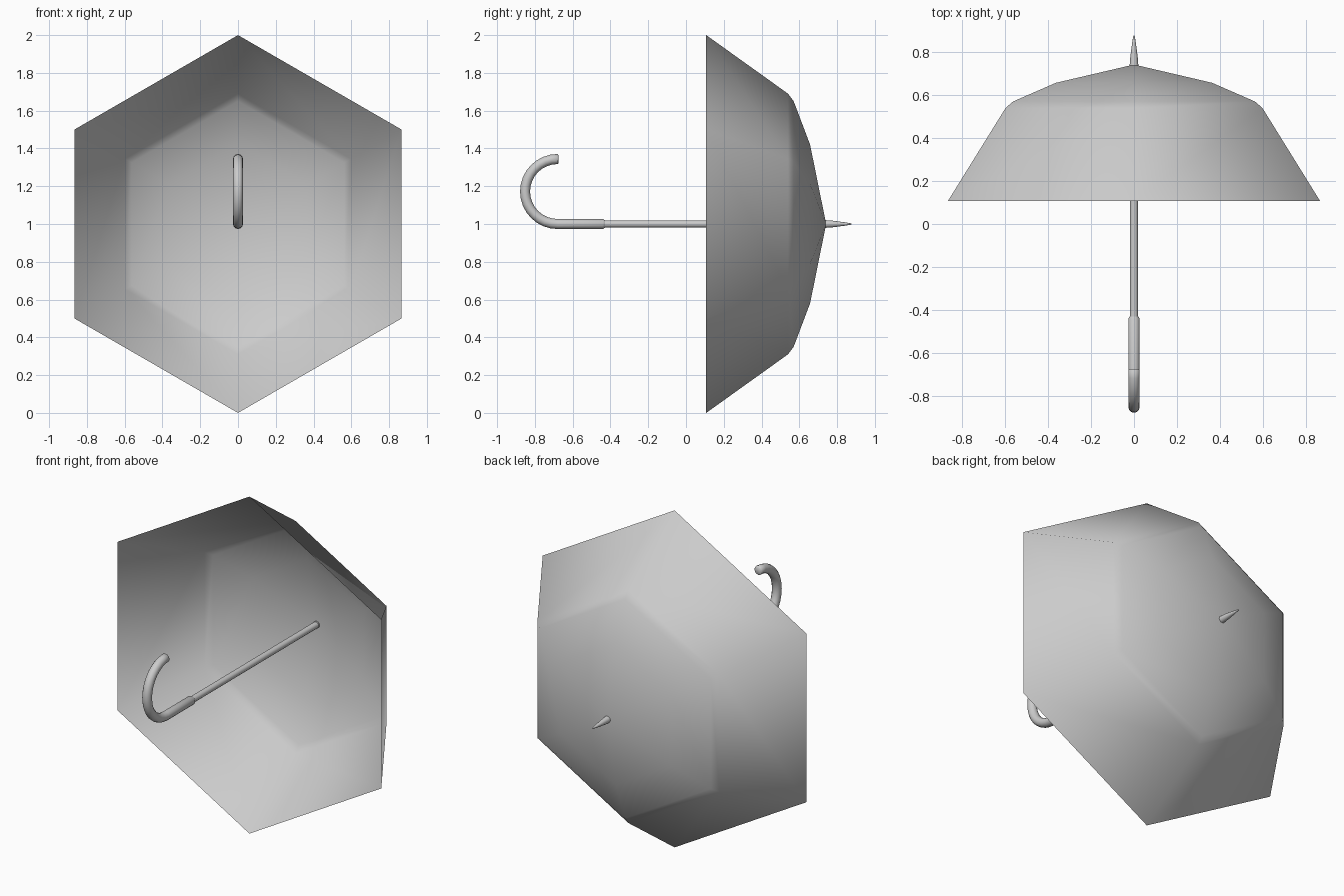
import bpy, bmesh, math
from mathutils import Vector

if "Cube" in bpy.data.objects:
    bpy.data.objects.remove(bpy.data.objects["Cube"])

grey = bpy.data.materials.new("grey")
grey.diffuse_color = (0.6, 0.6, 0.6, 1)
grey.use_nodes = True
grey.node_tree.nodes["Principled BSDF"].inputs["Base Color"].default_value = grey.diffuse_color
X = Vector((1, 0, 0))


def sweep(name, path, sides, caps=True, angle=None):
    """Skin rings along a path of (y, z, radius) in the x = 0 plane; radius 0 makes a point."""
    bm = bmesh.new()
    rings = []
    for i, (y, z, r) in enumerate(path):
        a, b = path[max(i - 1, 0)], path[min(i + 1, len(path) - 1)]
        tangent = Vector((0, b[0] - a[0], b[1] - a[1])).normalized()
        side = X.cross(tangent)
        centre = Vector((0, y, z))
        if r == 0:
            rings.append([bm.verts.new(centre)])
            continue
        steps = [2 * math.pi * k / sides for k in range(sides)]
        rings.append([bm.verts.new(centre + r * (math.cos(t) * side + math.sin(t) * X))
                      for t in steps])
    for a, b in zip(rings, rings[1:]):
        for k in range(sides):
            n = (k + 1) % sides
            if len(b) == 1:
                bm.faces.new((a[k], a[n], b[0]))
            else:
                bm.faces.new((a[k], a[n], b[n], b[k]))
    if caps:
        for ring in (rings[0], rings[-1]):
            if len(ring) > 1:
                bm.faces.new(ring)
    bmesh.ops.recalc_face_normals(bm, faces=bm.faces[:])
    mesh = bpy.data.meshes.new(name)
    bm.to_mesh(mesh)
    bm.free()
    mesh.materials.append(grey)
    obj = bpy.data.objects.new(name, mesh)
    bpy.context.collection.objects.link(obj)
    bpy.context.view_layer.objects.active = obj
    obj.select_set(True)
    if angle is None:
        bpy.ops.object.shade_smooth()
    else:
        bpy.ops.object.shade_smooth_by_angle(angle=math.radians(angle))
    obj.select_set(False)
    return obj


# Six-sided open canopy, from rim to apex
sweep("canopy", [(0.107, 1, 1.0), (0.54, 1, 0.69), (0.57, 1, 0.65),
                 (0.657, 1, 0.42), (0.742, 1, 0)], 6, caps=False)

# Shaft
sweep("shaft", [(-0.45, 1, 0.019), (0.735, 1, 0.019)], 12, angle=40)

# Pointed tip
sweep("tip", [(0.73, 1, 0.021), (0.78, 1, 0.017), (0.84, 1, 0.009),
              (0.872, 1, 0.004), (0.88, 1, 0)], 12, angle=40)

# Hooked handle: straight grip, then half a turn
R, HY, HZ, r = 0.172, -0.68, 1.172, 0.0265
grip = [(-0.43, 1, 0.02), (-0.44, 1, r)]
for i in range(17):
    t = math.pi * i / 16
    grip.append((HY - R * math.sin(t), HZ - R * math.cos(t), r))
grip.append((HY + 0.006, HZ + R, 0.019))
sweep("handle", grip, 12, angle=50)
